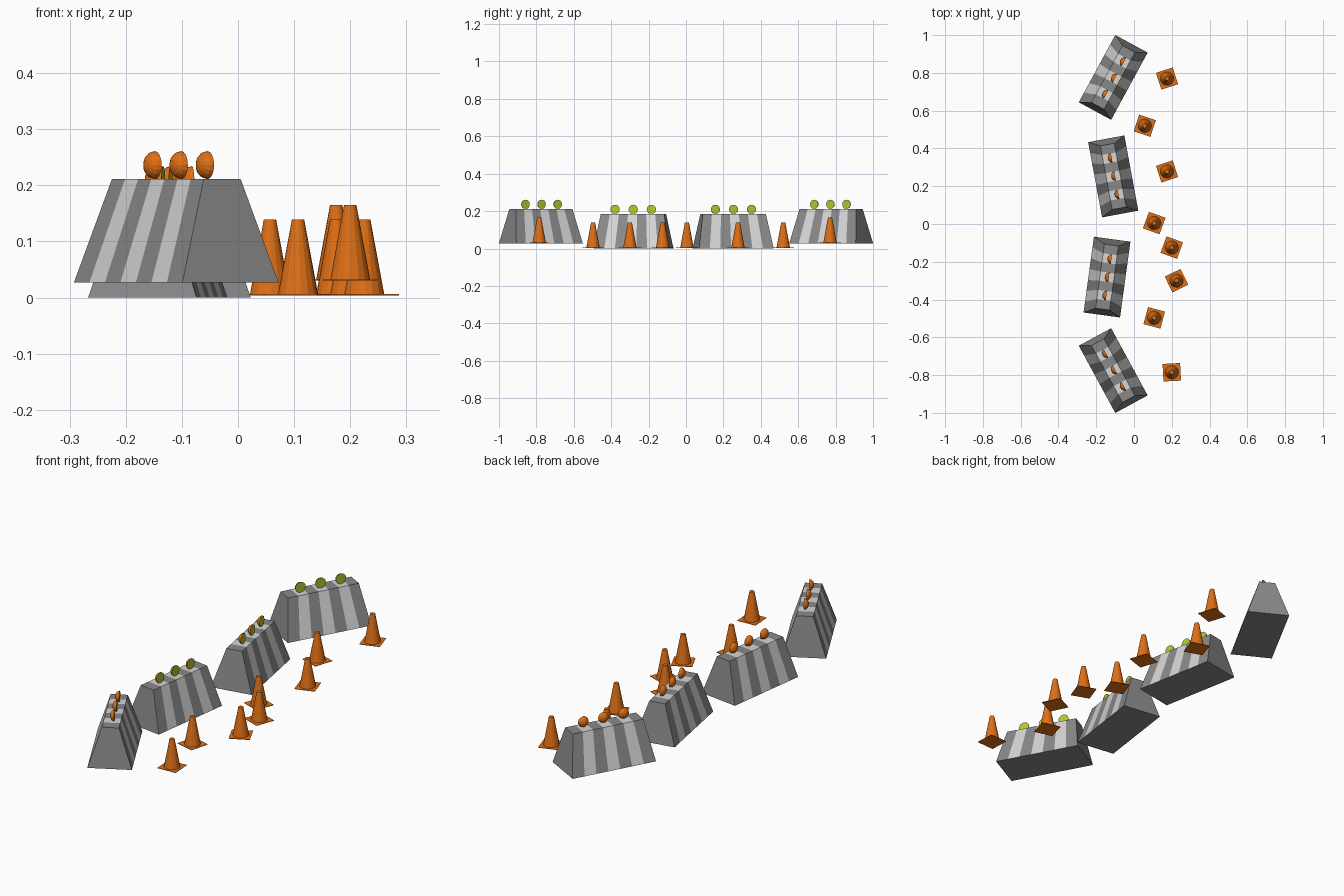
import bpy, bmesh
from math import radians, sin, cos, pi
from mathutils import Matrix

cube = bpy.data.objects.get("Cube")
if cube:
    bpy.data.objects.remove(cube, do_unlink=True)


def material(name, rgb):
    m = bpy.data.materials.new(name)
    m.use_nodes = True
    m.diffuse_color = (*rgb, 1)
    m.node_tree.nodes["Principled BSDF"].inputs["Base Color"].default_value = (*rgb, 1)
    return m


GREY = material("concrete grey", (0.25, 0.25, 0.25))
LIGHT = material("stripe light grey", (0.67, 0.67, 0.67))
ORANGE = material("safety orange", (0.74, 0.16, 0.008))
LIME = material("reflector lime", (0.45, 0.57, 0.03))


def finish(bm, name, mats, place):
    bmesh.ops.recalc_face_normals(bm, faces=bm.faces)
    mesh = bpy.data.meshes.new(name)
    bm.to_mesh(mesh)
    bm.free()
    for m in mats:
        mesh.materials.append(m)
    obj = bpy.data.objects.new(name, mesh)
    obj.matrix_world = place
    bpy.context.collection.objects.link(obj)
    return obj


def placement(x, y, z, degrees):
    return Matrix.Translation((x, y, z)) @ Matrix.Rotation(radians(degrees), 4, 'Z')


# Striped barrier: tapered block split into seven bands
BASE_L, BASE_W, TOP_L, TOP_W, HEIGHT, BANDS = 0.405, 0.195, 0.343, 0.075, 0.184, 7


def barrier(name, place):
    bm = bmesh.new()
    rings = []
    for i in range(BANDS + 1):
        t = i / BANDS - 0.5
        corners = [(-BASE_W / 2, BASE_L * t, 0), (BASE_W / 2, BASE_L * t, 0),
                   (TOP_W / 2, TOP_L * t, HEIGHT), (-TOP_W / 2, TOP_L * t, HEIGHT)]
        rings.append([bm.verts.new(c) for c in corners])
    for i in range(BANDS):
        a, b = rings[i], rings[i + 1]
        for k in range(4):
            n = (k + 1) % 4
            face = bm.faces.new((a[k], a[n], b[n], b[k]))
            # odd bands are light, the underside (k == 0) stays grey
            face.material_index = 1 if i % 2 and k else 0
    bm.faces.new(rings[0])
    bm.faces.new(rings[-1])
    finish(bm, name, [GREY, LIGHT], place)


# Reflector: orange half dome with a flat lime disc towards +x
def reflector(name, place, radius=0.025, depth=0.02, sides=16, steps=4):
    bm = bmesh.new()
    rings = []
    for j in range(steps):
        a = j / steps * pi / 2
        r = radius * cos(a)
        rings.append([bm.verts.new((-depth * sin(a), r * cos(2 * pi * s / sides),
                                    r * sin(2 * pi * s / sides))) for s in range(sides)])
    tip = bm.verts.new((-depth, 0, 0))
    for s in range(sides):
        n = (s + 1) % sides
        for lo, hi in zip(rings, rings[1:]):
            bm.faces.new((lo[s], lo[n], hi[n], hi[s]))
        bm.faces.new((rings[-1][s], rings[-1][n], tip))
    bm.faces.new(rings[0]).material_index = 1
    finish(bm, name, [ORANGE, LIME], place)


# Traffic cone: truncated cone on a thin square plate
def traffic_cone(name, place, height=0.135, plate=0.093):
    bm = bmesh.new()
    bmesh.ops.create_cone(bm, cap_ends=True, segments=16, radius1=0.036, radius2=0.011,
                          depth=height, matrix=Matrix.Translation((0, 0, height / 2)))
    bmesh.ops.create_cube(bm, size=1, matrix=Matrix.Translation((0, 0, 0.001))
                          @ Matrix.Diagonal((plate, plate, 0.002, 1)))
    finish(bm, name, [ORANGE], place)


# Row of barriers, each with three reflectors on its light bands
BARRIERS = [(-0.11, -0.776, 0.027, 28.5), (-0.143, -0.281, 0, -7.8),
            (-0.11, 0.252, 0, 10.5), (-0.11, 0.776, 0.027, -28.5)]
for i, spot in enumerate(BARRIERS, 1):
    place = placement(*spot)
    barrier(f"barrier_{i}", place)
    for j in (-1, 0, 1):
        local = Matrix.Translation((0.01, j * TOP_L * 2 / BANDS, HEIGHT + 0.025))
        reflector(f"reflector_{i}_{j + 2}", place @ local)

# Scattered cones
CONES = [(0.175, 0.77, 0.03, 18), (0.057, 0.52, 0.004, -18), (0.175, 0.278, 0.004, 18),
         (0.107, 0.005, 0.004, -20), (0.2, -0.125, 0.004, -20), (0.225, -0.3, 0.004, 26),
         (0.107, -0.497, 0.004, -15), (0.2, -0.785, 0.03, 3)]
for i, spot in enumerate(CONES, 1):
    traffic_cone(f"traffic_cone_{i}", placement(*spot))
